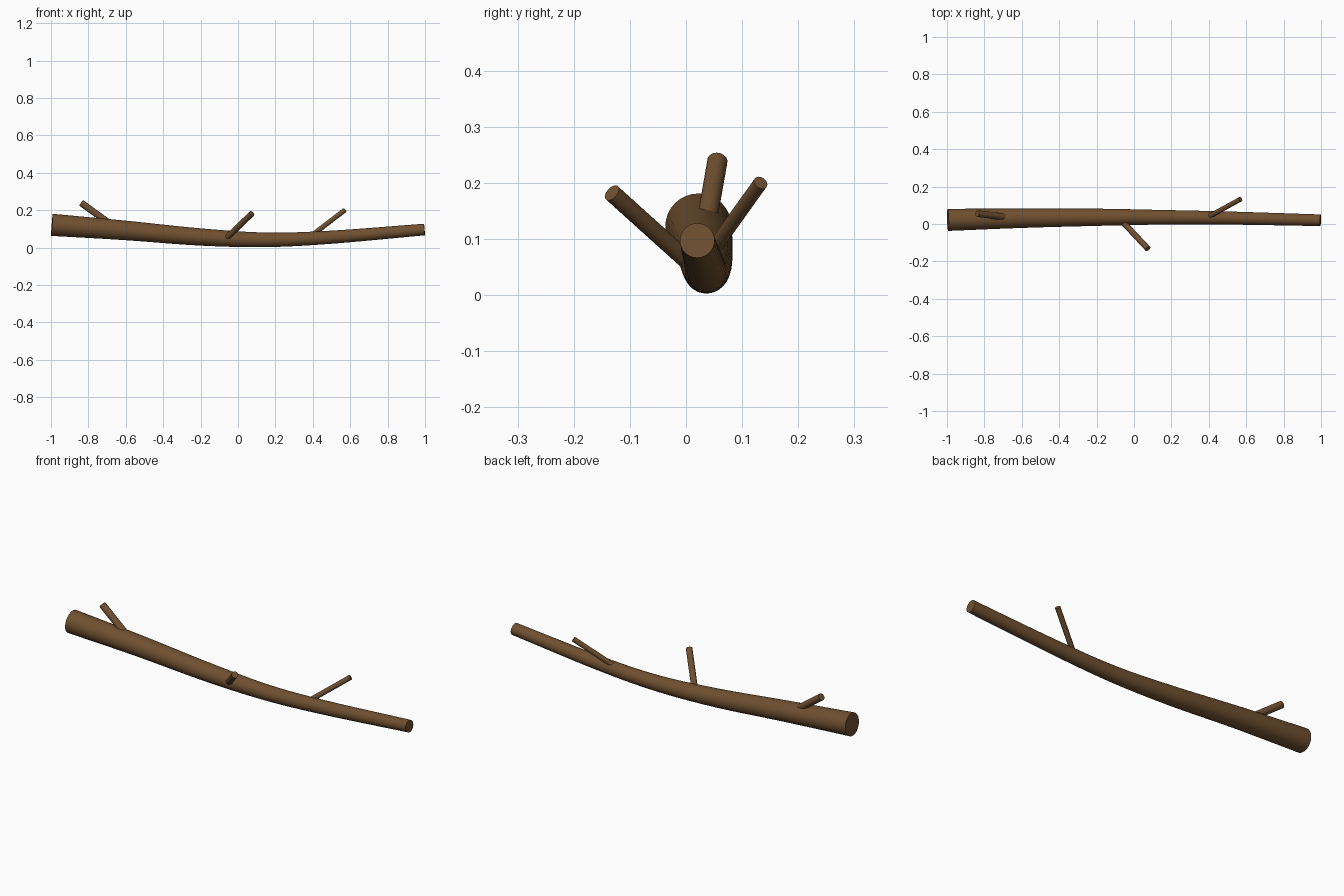
import bpy
import bmesh
from mathutils import Vector

if "Cube" in bpy.data.objects:
    bpy.data.objects.remove(bpy.data.objects["Cube"])

bark = bpy.data.materials.new("brown bark")
bark.use_nodes = True
color = (0.16, 0.08, 0.03, 1)
bark.diffuse_color = color
bark.node_tree.nodes["Principled BSDF"].inputs["Base Color"].default_value = color


def smooth_path(points, steps):
    """Catmull-Rom samples through (x, y, z, radius) points."""
    pts = [Vector(p) for p in points]
    pts = [2 * pts[0] - pts[1]] + pts + [2 * pts[-1] - pts[-2]]
    out = []
    for a, b, c, d in zip(pts, pts[1:], pts[2:], pts[3:]):
        for i in range(steps):
            t = i / steps
            out.append(0.5 * (2 * b + (c - a) * t + (2 * a - 5 * b + 4 * c - d) * t**2
                              + (3 * b - a - 3 * c + d) * t**3))
    return out + [pts[-2]]


def tube(name, path, sides):
    """Closed round tube following a path of (x, y, z, radius)."""
    bm = bmesh.new()
    rings = []
    for i, p in enumerate(path):
        ahead = path[min(i + 1, len(path) - 1)].xyz
        behind = path[max(i - 1, 0)].xyz
        rot = (ahead - behind).to_track_quat('Z', 'Y').to_matrix().to_4x4()
        rot.translation = p.xyz
        rings.append(bmesh.ops.create_circle(
            bm, segments=sides, radius=p.w, matrix=rot)["verts"])
    for low, high in zip(rings, rings[1:]):
        for k in range(sides):
            n = (k + 1) % sides
            bm.faces.new((low[k], low[n], high[n], high[k]))
    bm.faces.new(rings[0])
    bm.faces.new(rings[-1])
    bmesh.ops.recalc_face_normals(bm, faces=bm.faces)
    mesh = bpy.data.meshes.new(name)
    bm.to_mesh(mesh)
    bm.free()
    obj = bpy.data.objects.new(name, mesh)
    bpy.context.collection.objects.link(obj)
    mesh.materials.append(bark)
    bpy.ops.object.select_all(action='DESELECT')
    obj.select_set(True)
    bpy.context.view_layer.objects.active = obj
    bpy.ops.object.shade_smooth_by_angle()


# Sagging, tapering main branch
tube("main_branch", smooth_path([
    (-0.995, 0.022, 0.122, 0.059),
    (-0.6, 0.031, 0.092, 0.052),
    (-0.2, 0.036, 0.057, 0.046),
    (0.15, 0.036, 0.042, 0.039),
    (0.5, 0.032, 0.056, 0.035),
    (0.997, 0.020, 0.097, 0.031)], 6), 32)

# Straight side twigs, rooted inside the branch
twigs = {
    "right_twig": ((-0.68, 0.036, 0.125), (-0.838, 0.056, 0.239), 0.018),
    "front_twig": ((-0.06, 0.011, 0.053), (0.074, -0.132, 0.182), 0.016),
    "back_twig": ((0.40, 0.040, 0.070), (0.570, 0.133, 0.200), 0.013),
}
for name, (root, tip, radius) in twigs.items():
    tube(name, [Vector((*root, radius)), Vector((*tip, radius))], 20)
